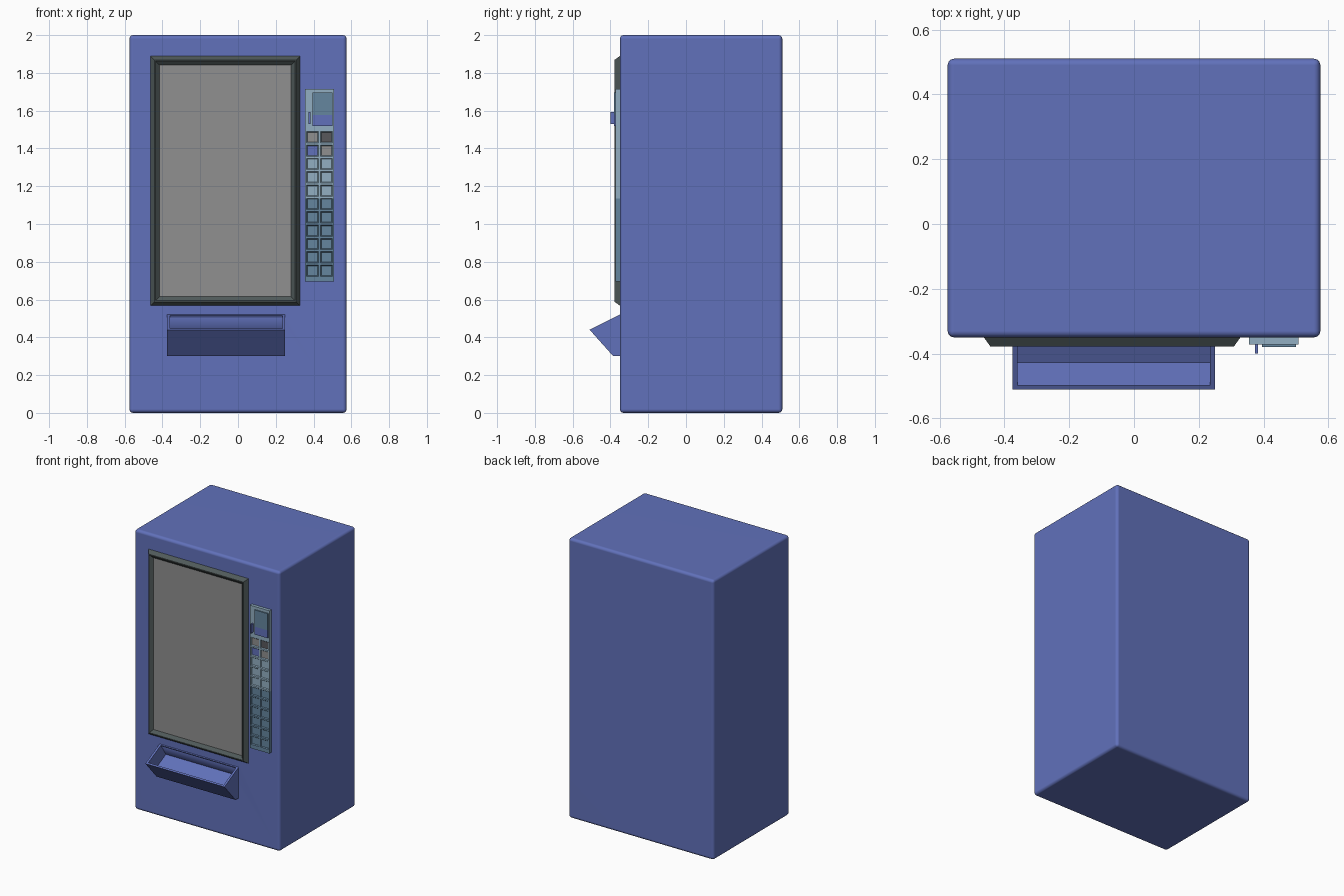
import bpy, bmesh
from mathutils import Vector

if "Cube" in bpy.data.objects:
    bpy.data.objects.remove(bpy.data.objects["Cube"])


def material(name, rgb):
    m = bpy.data.materials.new(name)
    lin = [(c / 255 / 12.92) if c < 11 else ((c / 255 + 0.055) / 1.055) ** 2.4 for c in rgb]
    m.diffuse_color = (*lin, 1)
    m.use_nodes = True
    m.node_tree.nodes["Principled BSDF"].inputs["Base Color"].default_value = m.diffuse_color
    return m


BLUE = material("cabinet_blue", (97, 113, 187))
GREY = material("window_grey", (144, 144, 144))
FRAME = material("frame_grey", (80, 90, 90))
PALE = material("panel_pale_blue", (146, 175, 194))
STEEL = material("panel_steel_blue", (101, 134, 159))
DARK = material("button_dark_grey", (88, 88, 92))


def finish(name, bm, *mats):
    me = bpy.data.meshes.new(name)
    bm.to_mesh(me)
    bm.free()
    ob = bpy.data.objects.new(name, me)
    bpy.context.collection.objects.link(ob)
    for m in mats:
        me.materials.append(m)
    return ob


def box(name, lo, hi, mat):
    bm = bmesh.new()
    bmesh.ops.create_cube(bm, size=1)
    lo, hi = Vector(lo), Vector(hi)
    for v in bm.verts:
        v.co = (lo + hi) / 2 + v.co * (hi - lo)
    return finish(name, bm, mat)


def prism(name, profile, x0, x1, mat):
    """Extrude a (y, z) profile along x."""
    bm = bmesh.new()
    rings = [[bm.verts.new((x, y, z)) for y, z in profile] for x in (x0, x1)]
    n = len(profile)
    bm.faces.new(rings[0])
    bm.faces.new(rings[1])
    for i in range(n):
        j = (i + 1) % n
        bm.faces.new((rings[0][i], rings[0][j], rings[1][j], rings[1][i]))
    bmesh.ops.recalc_face_normals(bm, faces=bm.faces)
    return finish(name, bm, mat)


def apply_modifiers(ob):
    dg = bpy.context.evaluated_depsgraph_get()
    me = bpy.data.meshes.new_from_object(ob.evaluated_get(dg))
    ob.modifiers.clear()
    ob.data = me


# Cabinet with rounded edges
body = box("cabinet", (-0.575, -0.35, 0), (0.575, 0.51, 2), BLUE)
bev = body.modifiers.new("bevel", 'BEVEL')
bev.width, bev.segments = 0.02, 3

# Delivery tray, its cavity is cut into both tray and cabinet
tray = prism("delivery_tray", [(-0.35, 0.52), (-0.51, 0.44), (-0.385, 0.30), (-0.35, 0.30)],
             -0.375, 0.25, BLUE)
cutter = prism("tray_cutter", [(-0.357, 0.5365), (-0.507, 0.4615), (-0.498, 0.446),
                               (-0.428, 0.366), (-0.30, 0.43), (-0.357, 0.5165)],
               -0.36, 0.235, BLUE)
cutter.hide_render = True
for ob in (body, tray):
    cut = ob.modifiers.new("cavity", 'BOOLEAN')
    cut.operation, cut.object, cut.solver = 'DIFFERENCE', cutter, 'EXACT'
for ob in (body, tray):
    apply_modifiers(ob)
bpy.data.objects.remove(cutter)

bpy.context.view_layer.objects.active = body
body.select_set(True)
bpy.ops.object.shade_smooth_by_angle(angle=0.7)
body.modifiers.new("even_shading", 'WEIGHTED_NORMAL').keep_sharp = True

# Window frame: a ridge profile swept round a rectangle
bm = bmesh.new()
rings = []
for inset, y in ((0, -0.35), (0.02, -0.378), (0.026, -0.378), (0.048, -0.358)):
    x0, x1, z0, z1 = -0.463 + inset, 0.328 - inset, 0.568 + inset, 1.889 - inset
    rings.append([bm.verts.new((x, y, z)) for x, z in ((x0, z0), (x1, z0), (x1, z1), (x0, z1))])
for a, b in zip(rings, rings[1:]):
    for i in range(4):
        j = (i + 1) % 4
        bm.faces.new((a[i], a[j], b[j], b[i]))
finish("window_frame", bm, FRAME)
box("window", (-0.42, -0.359, 0.61), (0.285, -0.351, 1.845), GREY)

# Control panel: grid of recessed buttons, two columns by eleven rows
xs = [0.355, 0.3625, 0.427, 0.4365, 0.501, 0.508]
zs = [0.695]
for r in range(11):
    c = 0.753 + r * 0.0706
    zs += [c - 0.03, c + 0.03]
zs.append(1.715)
bm = bmesh.new()
grid = [[bm.verts.new((x, -0.35, z)) for x in xs] for z in zs]
for r in range(len(zs) - 1):
    for c in range(len(xs) - 1):
        bm.faces.new((grid[r][c], grid[r][c + 1], grid[r + 1][c + 1], grid[r + 1][c]))
ext = bmesh.ops.extrude_face_region(bm, geom=bm.faces[:])["geom"]
bmesh.ops.translate(bm, vec=(0, -0.022, 0), verts=[g for g in ext if isinstance(g, bmesh.types.BMVert)])
bm.normal_update()
for f in bm.faces:
    f.material_index = 1 if f.calc_center_median().z < 1.138 else 0
buttons = []
for f in bm.faces:
    p = f.calc_center_median()
    if f.normal.y < -0.9 and f.calc_area() > 0.003 and p.z < 1.5:
        buttons.append(f)
bmesh.ops.inset_individual(bm, faces=buttons, thickness=0.007, depth=-0.006)
# The top two rows carry special colours
for f in buttons:
    p = f.calc_center_median()
    left = p.x < 0.43
    if p.z > 1.43:
        f.material_index = 2 if left else 3
    elif p.z > 1.36:
        f.material_index = 4 if left else 2
finish("control_panel", bm, PALE, STEEL, GREY, DARK, BLUE)

# Display in two colours and coin slot
box("display_screen", (0.395, -0.38, 1.576), (0.5, -0.365, 1.695), STEEL)
box("display_base", (0.395, -0.38, 1.52), (0.5, -0.365, 1.576), BLUE)
box("coin_slot", (0.373, -0.40, 1.53), (0.383, -0.365, 1.592), BLUE)
